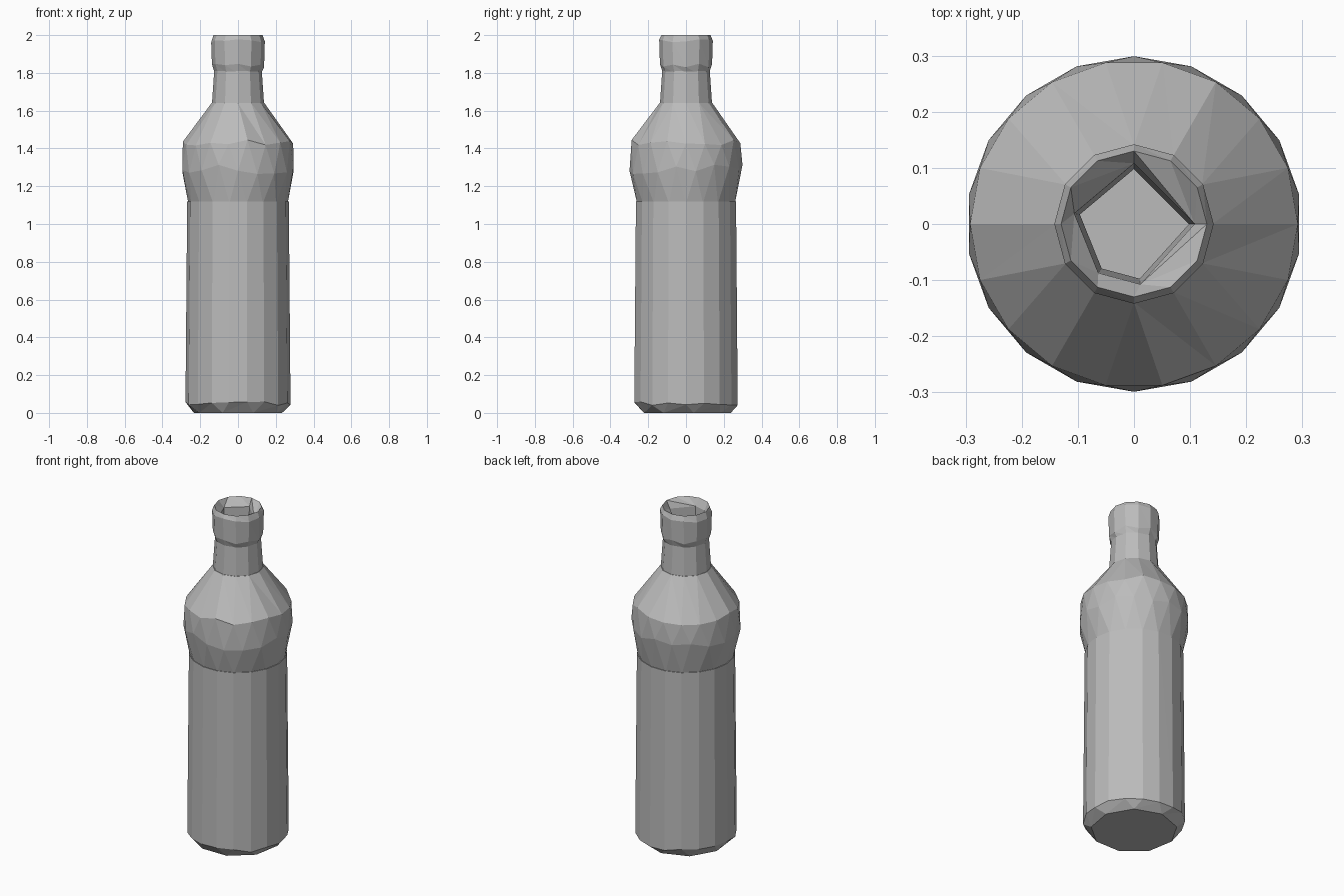
import bpy
import bmesh
import math
import random

random.seed(4)
if "Cube" in bpy.data.objects:
    bpy.data.objects.remove(bpy.data.objects["Cube"])

# Single matte grey
grey = bpy.data.materials.new("plain grey")
grey.use_nodes = True
colour = (0.5, 0.5, 0.5, 1)
grey.diffuse_color = colour
grey.node_tree.nodes["Principled BSDF"].inputs["Base Color"].default_value = colour


def even(count, shift=0.0):
    """Evenly spaced angles, shifted by a fraction of one step."""
    return [math.tau * (k + shift) / count for k in range(count)]


def loft(name, rings, cap_start=False, cap_end=False):
    """Join rings (height, radius, angles, jitter), whatever their side counts."""
    bm = bmesh.new()
    loops = []
    for z, r, angles, jitter in rings:
        verts = []
        for a in angles:
            dz = random.uniform(-jitter, jitter)
            verts.append(bm.verts.new((r * math.cos(a), r * math.sin(a), z + dz)))
        loops.append((verts, angles))
    for (low, la), (high, ha) in zip(loops, loops[1:]):
        i = j = 0
        n, m = len(low), len(high)

        def turn(angles, k):
            return angles[k % len(angles)] + math.tau * (k // len(angles))

        while i < n or j < m:
            a, b = low[i % n], high[j % m]
            if j >= m or (i < n and turn(la, i + 1) <= turn(ha, j + 1)):
                bm.faces.new((a, low[(i + 1) % n], b))
                i += 1
            else:
                bm.faces.new((a, high[(j + 1) % m], b))
                j += 1
    if cap_start:
        bm.faces.new(list(reversed(loops[0][0])))
    if cap_end:
        bm.faces.new(loops[-1][0])
    # Merge nearly coplanar triangles into flat panels
    bmesh.ops.dissolve_limit(bm, angle_limit=0.02, verts=bm.verts, edges=bm.edges)
    mesh = bpy.data.meshes.new(name)
    bm.to_mesh(mesh)
    bm.free()
    mesh.materials.append(grey)
    obj = bpy.data.objects.new(name, mesh)
    bpy.context.collection.objects.link(obj)
    return obj


side = even(18)
stagger = even(18, 0.5)
mouth = [math.radians(d) for d in (0, 90, 170, 234, 276)]

# Straight body with a chamfered foot and a narrow ledge on top
loft("lower_body", [
    (0.0, 0.237, even(9, 0.25), 0),
    (0.05, 0.278, side, 0.012),
    (1.12, 0.269, side, 0),
    (1.12, 0.255, side, 0),
], cap_start=True)

# Bulging faceted shoulder
loft("shoulder", [
    (1.11, 0.263, side, 0),
    (1.29, 0.299, stagger, 0.025),
    (1.43, 0.292, side, 0.015),
    (1.64, 0.14, even(12), 0),
    (1.64, 0.12, even(12), 0),
])

# Tapered neck
loft("neck", [
    (1.635, 0.138, even(12), 0),
    (1.81, 0.126, even(12), 0),
])

# Lip collar with a funnel falling to the mouth
loft("lip", [
    (1.80, 0.123, even(12), 0),
    (1.84, 0.138, even(12), 0.01),
    (1.97, 0.142, even(12), 0.01),
    (2.0, 0.13, even(12), 0),
    (1.955, 0.108, mouth, 0),
])

# Hollow inside, from the mouth down to the floor
loft("inner_wall", [
    (1.955, 0.108, mouth, 0),
    (1.64, 0.098, mouth, 0),
    (1.43, 0.26, side, 0),
    (1.12, 0.24, side, 0),
    (0.06, 0.25, side, 0),
    (0.03, 0.21, side, 0),
], cap_end=True)
